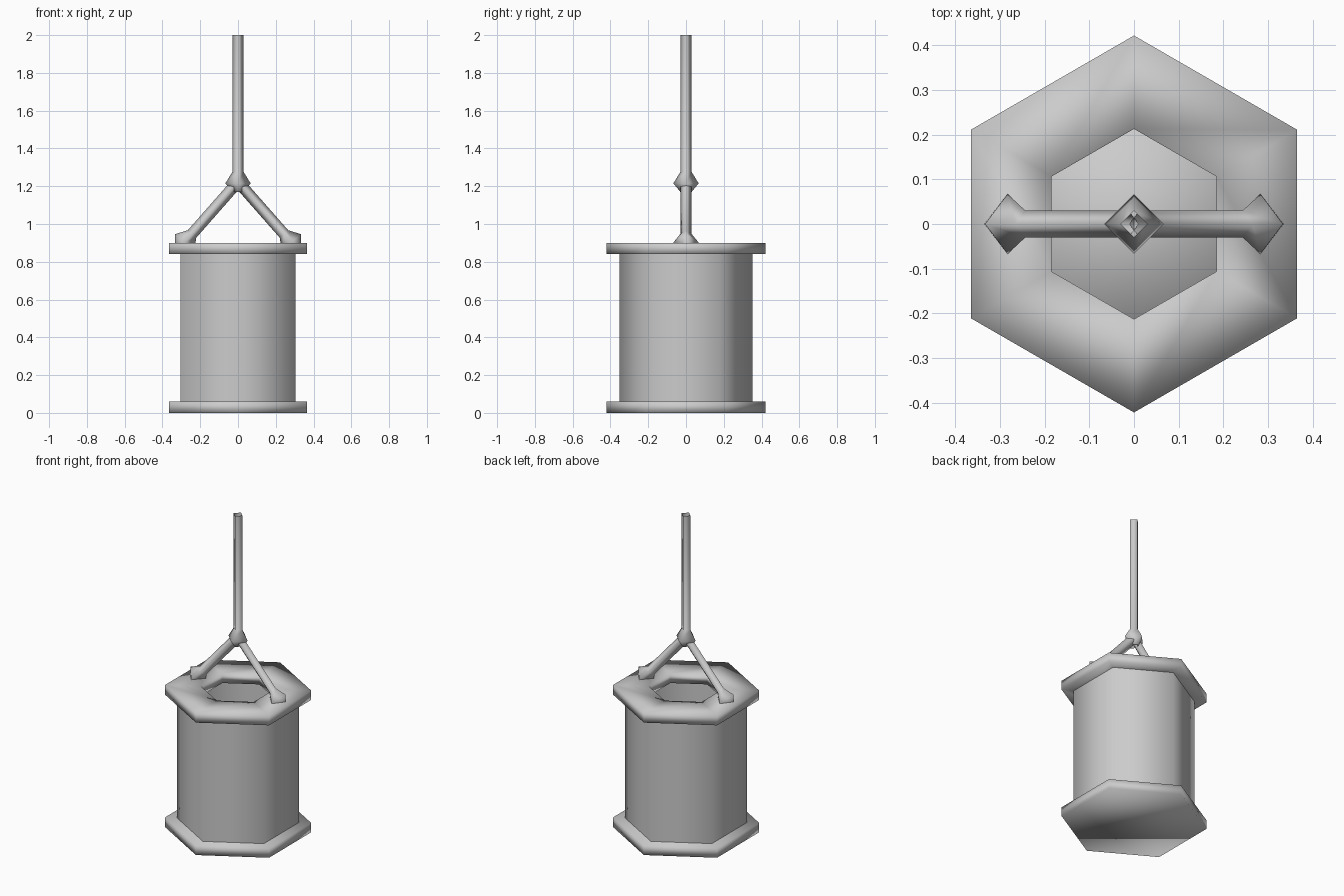
import bpy, math
from mathutils import Vector, Matrix

if "Cube" in bpy.data.objects:
    bpy.data.objects.remove(bpy.data.objects["Cube"])


def lathe(name, profile, sides, matrix=Matrix(), close=False, caps=False):
    """Sweep (radius, height) points round the z axis, first vertex on +y."""
    verts, faces = [], []
    for r, h in profile:
        for i in range(sides):
            a = math.pi / 2 + 2 * math.pi * i / sides
            verts.append(matrix @ Vector((r * math.cos(a), r * math.sin(a), h)))
    n = len(profile)
    for j in range(n if close else n - 1):
        k = (j + 1) % n
        for i in range(sides):
            i2 = (i + 1) % sides
            faces.append((j * sides + i, j * sides + i2, k * sides + i2, k * sides + i))
    if caps:
        faces.append(tuple(reversed(range(sides))))
        faces.append(tuple(range((n - 1) * sides, n * sides)))
    mesh = bpy.data.meshes.new(name)
    mesh.from_pydata(verts, [], faces)
    for p in mesh.polygons:
        p.use_smooth = True
    obj = bpy.data.objects.new(name, mesh)
    bpy.context.collection.objects.link(obj)
    return obj


# Hexagonal bucket: solid base, open wall and thick top ring
lathe("bucket_base", [(0.422, 0), (0.422, 0.06)], 6, caps=True)
lathe("bucket_wall", [(0.352, 0.06), (0.352, 0.84)], 6)
lathe("bucket_rim", [(0.213, 0.84), (0.422, 0.84), (0.422, 0.90), (0.213, 0.90)], 6, close=True)

# Upright four-sided rope with a knot at its lower end
lathe("main_rope", [(0.03, 1.17), (0.067, 1.215), (0.03, 1.275), (0.03, 2.0)], 4)

# Two slanted ropes, each ending in a knot sunk into the rim
for side, label in ((-1, "left"), (1, "right")):
    start = Vector((side * 0.012, 0, 1.21))
    knot = Vector((side * 0.283, 0, 0.902))
    z = (start - knot).normalized()
    y = Vector((0, 1, 0))
    x = y.cross(z)
    m = Matrix((x, y, z)).transposed().to_4x4()
    m.translation = knot
    length = (start - knot).length
    lathe(label + "_rope", [(0.03, -0.045), (0.067, 0), (0.03, 0.06), (0.03, length)], 4, m)
